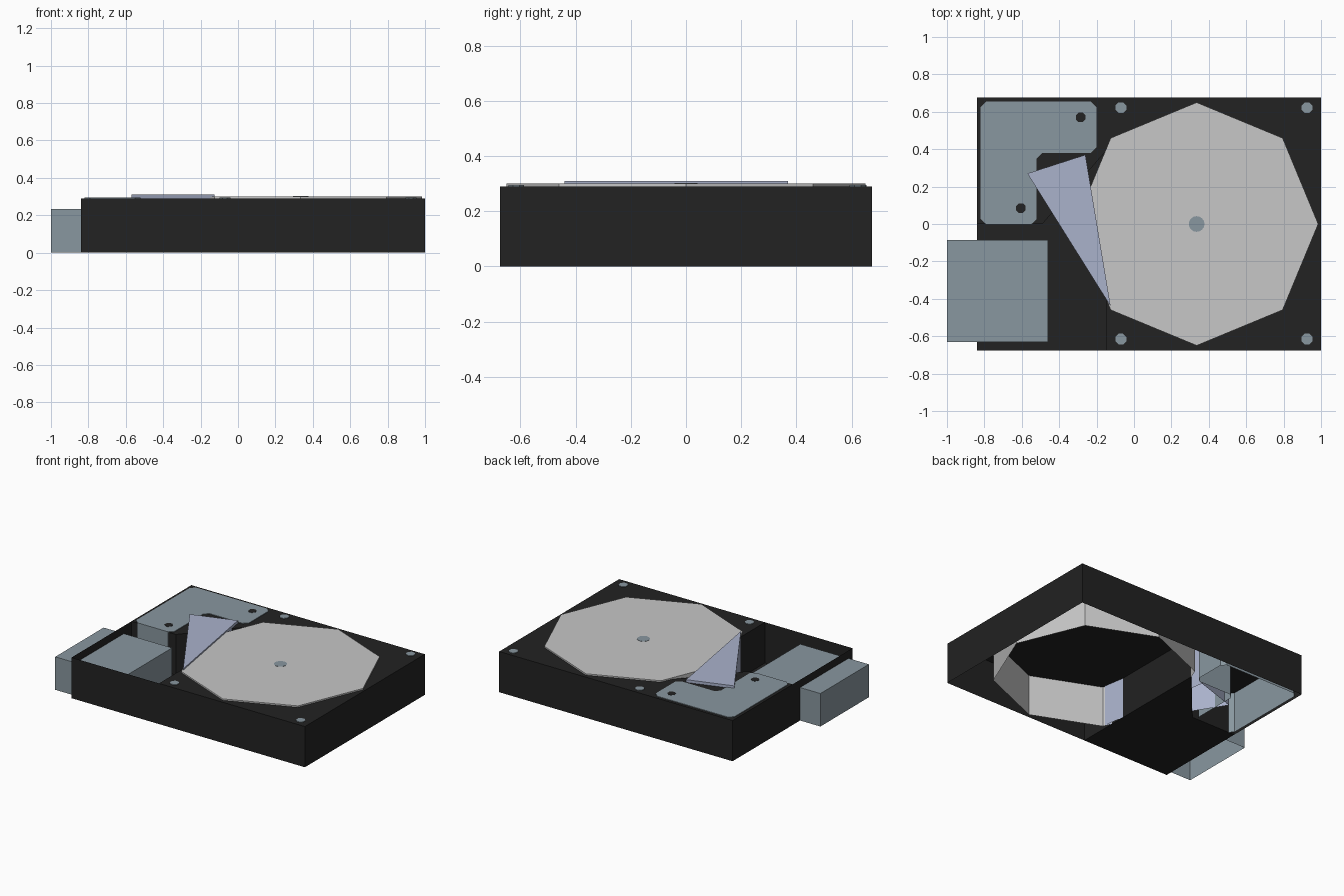
import bpy
import bmesh
from math import cos, sin, tau

cube = bpy.data.objects.get("Cube")
if cube:
    bpy.data.objects.remove(cube, do_unlink=True)


def material(name, rgb):
    mat = bpy.data.materials.new(name)
    mat.use_nodes = True
    mat.diffuse_color = (*rgb, 1)
    mat.node_tree.nodes["Principled BSDF"].inputs["Base Color"].default_value = (*rgb, 1)
    return mat


BLACK = material("black", (0.016, 0.016, 0.016))
SILVER = material("silver", (0.57, 0.57, 0.57))
STEEL = material("blue_grey", (0.25, 0.31, 0.35))
LILAC = material("lilac", (0.40, 0.445, 0.60))


def add_object(name, bm, mat):
    mesh = bpy.data.meshes.new(name)
    bm.to_mesh(mesh)
    bm.free()
    mesh.materials.append(mat)
    obj = bpy.data.objects.new(name, mesh)
    bpy.context.collection.objects.link(obj)
    return obj


def shell(bm, outline, bottom, top):
    """Counter-clockwise outline with a lid and side walls, open below."""
    low = [bm.verts.new((x, y, bottom)) for x, y in outline]
    high = [bm.verts.new((x, y, top)) for x, y in outline]
    bm.faces.new(high)
    for i in range(len(outline)):
        j = (i + 1) % len(outline)
        bm.faces.new((low[i], low[j], high[j], high[i]))


def prism(name, outline, bottom, top, mat):
    bm = bmesh.new()
    shell(bm, outline, bottom, top)
    return add_object(name, bm, mat)


def ring(x, y, radius, sides, turn=0.0):
    return [(x + radius * cos(tau * (i + turn) / sides),
             y + radius * sin(tau * (i + turn) / sides)) for i in range(sides)]


def rectangle(x0, x1, y0, y1):
    return [(x0, y0), (x1, y0), (x1, y1), (x0, y1)]


def clip_corners(outline, size):
    """Replace every corner by a short slanted edge."""
    result = []
    for i, (x, y) in enumerate(outline):
        for px, py in (outline[i - 1], outline[(i + 1) % len(outline)]):
            length = ((px - x) ** 2 + (py - y) ** 2) ** 0.5
            result.append((x + (px - x) * size / length, y + (py - y) * size / length))
    return result


LEFT, RIGHT, DEPTH, DECK = -0.84, 1.0, 0.675, 0.29
INNER = -0.15

# Case: raised deck around a sunken corner tray
bm = bmesh.new()
notch = [(LEFT, 0), (-0.49, 0), (INNER, 0.39)]
shell(bm, [(INNER, -DEPTH), (RIGHT, -DEPTH), (RIGHT, DEPTH), (LEFT, DEPTH)] + notch, 0, DECK)
tray = [(LEFT, -DEPTH), (INNER, -DEPTH)] + notch[::-1]
bm.faces.new([bm.verts.new((x, y, 0)) for x, y in tray])
for (ax, ay), (bx, by) in ((tray[0], tray[1]), (tray[-1], tray[0])):
    bm.faces.new([bm.verts.new(p) for p in
                  ((ax, ay, 0), (bx, by, 0), (bx, by, DECK), (ax, ay, DECK))])
add_object("case", bm, BLACK)

# Platter and its spindle cap
prism("platter", ring(0.335, 0, 0.65, 8), 0, 0.30, SILVER)
prism("spindle_cap", ring(0.335, 0, 0.042, 16), 0.299, 0.302, STEEL)

# Triangular arm reaching over the platter
prism("arm", [(-0.125, -0.44), (-0.26, 0.37), (-0.57, 0.27)], 0, 0.31, LILAC)

# L-shaped cover with two dark screws
cover = [(-0.82, -0.003), (-0.52, -0.003), (-0.52, 0.38), (-0.2, 0.38),
         (-0.2, 0.655), (-0.82, 0.655)]
prism("cover_plate", clip_corners(cover, 0.03), 0, 0.294, STEEL)
for i, (x, y) in enumerate(((-0.285, 0.57), (-0.605, 0.085))):
    prism(f"cover_screw_{i + 1}", ring(x, y, 0.028, 8, 0.5), 0.293, 0.296, BLACK)

# Connector block poking through the side wall
prism("connector_block", rectangle(-1, -0.46, -0.63, -0.085), 0, 0.235, STEEL)

# Corner screws of the deck
for i, x in enumerate((-0.07, 0.925)):
    for j, y in enumerate((-0.615, 0.622)):
        prism(f"deck_screw_{2 * i + j + 1}", ring(x, y, 0.031, 8, 0.5), 0.289, 0.294, STEEL)
